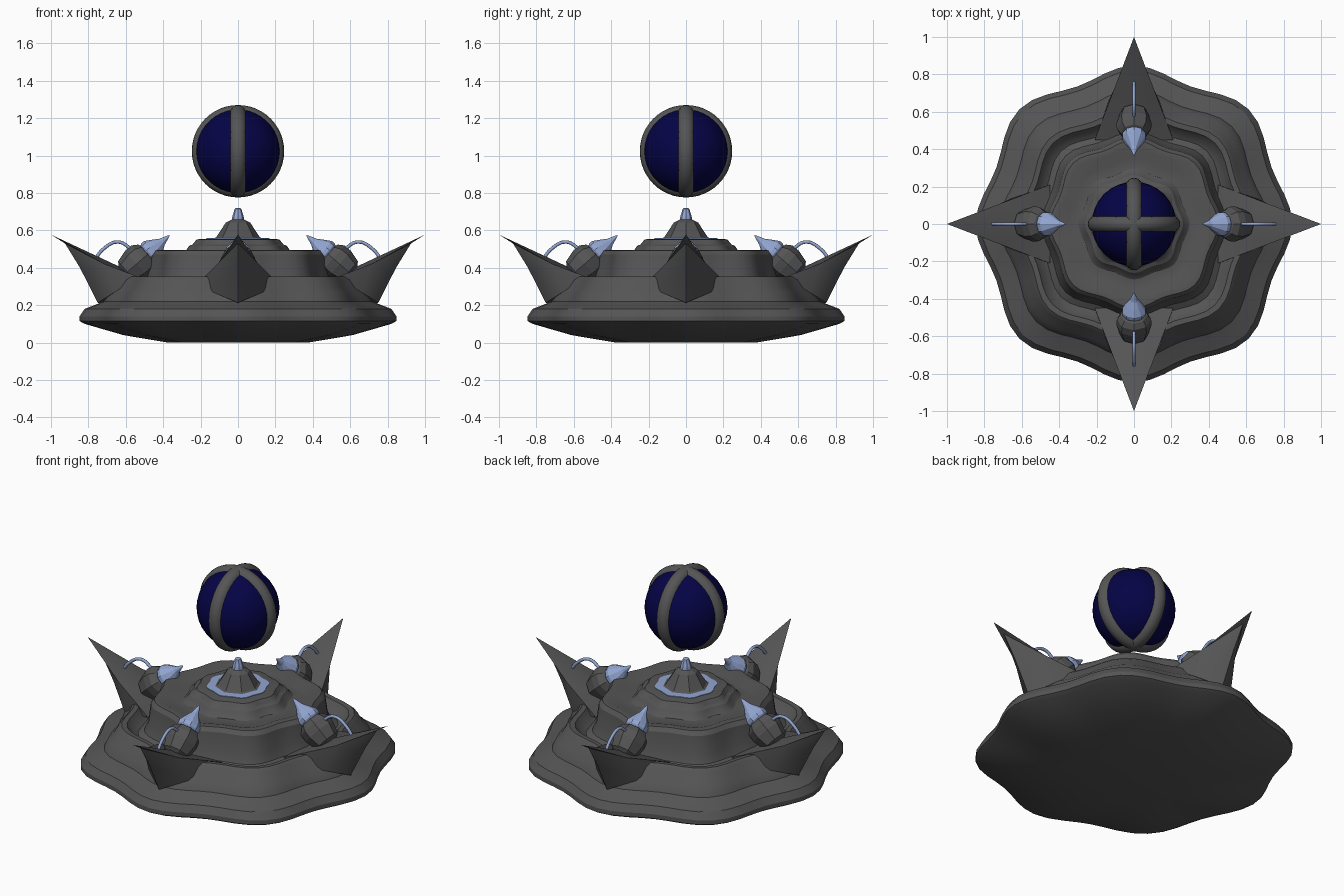
import bpy, bmesh, math
from mathutils import Matrix, Vector

if "Cube" in bpy.data.objects:
    bpy.data.objects.remove(bpy.data.objects["Cube"])


def material(name, rgb):
    m = bpy.data.materials.new(name)
    m.diffuse_color = (*rgb, 1)
    m.use_nodes = True
    m.node_tree.nodes["Principled BSDF"].inputs["Base Color"].default_value = m.diffuse_color
    return m


GREY = material("dark stone grey", (0.09, 0.09, 0.09))
BLUE = material("pale steel blue", (0.29, 0.38, 0.64))
NAVY = material("deep navy", (0.0015, 0.001, 0.06))


def finish(bm, name, mat, angle=30, matrix=None):
    bmesh.ops.recalc_face_normals(bm, faces=bm.faces[:])
    me = bpy.data.meshes.new(name)
    bm.to_mesh(me)
    bm.free()
    me.materials.append(mat)
    ob = bpy.data.objects.new(name, me)
    bpy.context.collection.objects.link(ob)
    if matrix is not None:
        ob.matrix_world = matrix
    if angle:
        bpy.ops.object.select_all(action='DESELECT')
        ob.select_set(True)
        bpy.context.view_layer.objects.active = ob
        bpy.ops.object.shade_smooth_by_angle(angle=math.radians(angle))
    return ob


def scallop(t):
    # eight soft corners, the diagonal ones slightly longer
    return 1 - 0.036 * (1 - math.cos(8 * t)) - 0.012 * math.cos(4 * t)


def lathe(name, profile, mat, segs=8, wave=None, angle=30, matrix=None):
    bm = bmesh.new()
    rings = []
    for r, z in profile:
        ring = []
        for i in range(segs):
            t = 2 * math.pi * i / segs
            k = r * (wave(t) if wave else 1)
            ring.append(bm.verts.new((k * math.cos(t), k * math.sin(t), z)))
        rings.append(ring)
    for a, b in zip(rings, rings[1:]):
        for i in range(segs):
            j = (i + 1) % segs
            bm.faces.new((a[i], a[j], b[j], b[i]))
    bm.faces.new(rings[0][::-1])
    bm.faces.new(rings[-1])
    return finish(bm, name, mat, angle, matrix)


# Stepped scalloped base, with a shallow trough inside each rim
lathe("stepped_base", [
    (0.38, 0.0), (0.62, 0.04), (0.83, 0.10), (0.857, 0.115), (0.857, 0.14), (0.83, 0.18),
    (0.765, 0.205), (0.73, 0.22), (0.705, 0.27), (0.68, 0.29),
    (0.655, 0.335), (0.635, 0.352), (0.605, 0.35), (0.575, 0.31), (0.545, 0.295),
    (0.51, 0.315), (0.49, 0.36), (0.475, 0.47), (0.455, 0.493), (0.42, 0.496),
    (0.36, 0.475), (0.30, 0.48), (0.28, 0.495), (0.265, 0.517), (0.245, 0.525),
    (0.225, 0.55), (0.20, 0.555)], GREY, 64, scallop)

# Central pedestal
lathe("pedestal_ring", [(0.17, 0.545), (0.17, 0.558), (0.10, 0.56)], BLUE, 64, scallop)
lathe("pedestal_cone", [(0.135, 0.555), (0.115, 0.565), (0.065, 0.642), (0.035, 0.657)],
      GREY, 8, angle=0)
lathe("pedestal_tip", [(0.034, 0.65), (0.03, 0.675), (0.018, 0.715), (0.01, 0.72)],
      BLUE, 8, angle=0)

# Floating orb with two crossing round bands
ORB = Vector((0, 0, 1.023))
bm = bmesh.new()
bmesh.ops.create_uvsphere(bm, u_segments=32, v_segments=20, radius=0.226)
finish(bm, "orb", NAVY, 40, Matrix.Translation(ORB))
for n, axis in (("orb_band_side", 'X'), ("orb_band_front", 'Y')):
    bpy.ops.mesh.primitive_torus_add(
        major_radius=0.203, minor_radius=0.044, major_segments=48, minor_segments=16,
        location=ORB, rotation=(math.pi / 2, 0, 0) if axis == 'Y' else (0, math.pi / 2, 0))
    band = bpy.context.object
    band.name = n
    band.data.materials.append(GREY)
    bpy.ops.object.shade_smooth_by_angle(angle=math.radians(40))


def spike(name, rot):
    bm = bmesh.new()
    v = bm.verts.new
    tip = v((1.0, 0, 0.577))
    neck, mid, keel = v((0.925, 0, 0.53)), v((0.845, 0, 0.40)), v((0.75, 0, 0.213))
    spine, inner = v((0.45, 0, 0.32)), v((0.5, 0, 0.2))
    for s in (1, -1):
        wing = v((0.45, s * 0.21, 0.32))
        edge = v((0.72, s * 0.107, 0.423))
        side = v((0.79, s * 0.055, 0.39))
        low = v((0.66, s * 0.135, 0.27))
        for f in ((tip, edge, spine), (edge, wing, spine), (tip, neck, edge),
                  (neck, side, edge), (neck, mid, side), (mid, keel, low, side),
                  (side, low, edge), (edge, low, wing), (keel, inner, low),
                  (low, inner, wing), (inner, spine, wing)):
            bm.faces.new(f)
    finish(bm, name, GREY, 25, rot)


def tail(name, rot):
    cu = bpy.data.curves.new(name, 'CURVE')
    cu.dimensions = '3D'
    cu.bevel_depth = 0.009
    cu.bevel_resolution = 2
    cu.resolution_u = 5
    pts = [(0.765, 0.445), (0.72, 0.50), (0.645, 0.538), (0.585, 0.51), (0.545, 0.455)]
    sp = cu.splines.new('BEZIER')
    sp.bezier_points.add(len(pts) - 1)
    for p, (x, z) in zip(sp.bezier_points, pts):
        p.co = (x, 0, z)
        p.handle_left_type = p.handle_right_type = 'AUTO'
    cu.materials.append(BLUE)
    ob = bpy.data.objects.new(name, cu)
    bpy.context.collection.objects.link(ob)
    ob.matrix_world = rot


# Four spikes, each carrying a bead with an onion-shaped point and a curled wire
for i, n in enumerate(("right", "back", "left", "front")):
    rot = Matrix.Rotation(i * math.pi / 2, 4, 'Z')
    spike(n + "_spike", rot)
    tilt = rot @ Matrix.Translation((0.52, 0, 0.44)) @ Matrix.Rotation(math.radians(-49), 4, 'Y')
    lathe(n + "_bead", [(0.04, -0.12), (0.075, -0.095), (0.093, -0.03), (0.092, 0.015),
                        (0.072, 0.045), (0.05, 0.055)], GREY, 8, angle=0, matrix=tilt)
    lathe(n + "_bead_point", [(0.052, 0.04), (0.066, 0.06), (0.066, 0.08), (0.045, 0.115),
                              (0.022, 0.15), (0.003, 0.203)], BLUE, 10, angle=0, matrix=tilt)
    tail(n + "_wire", rot)
